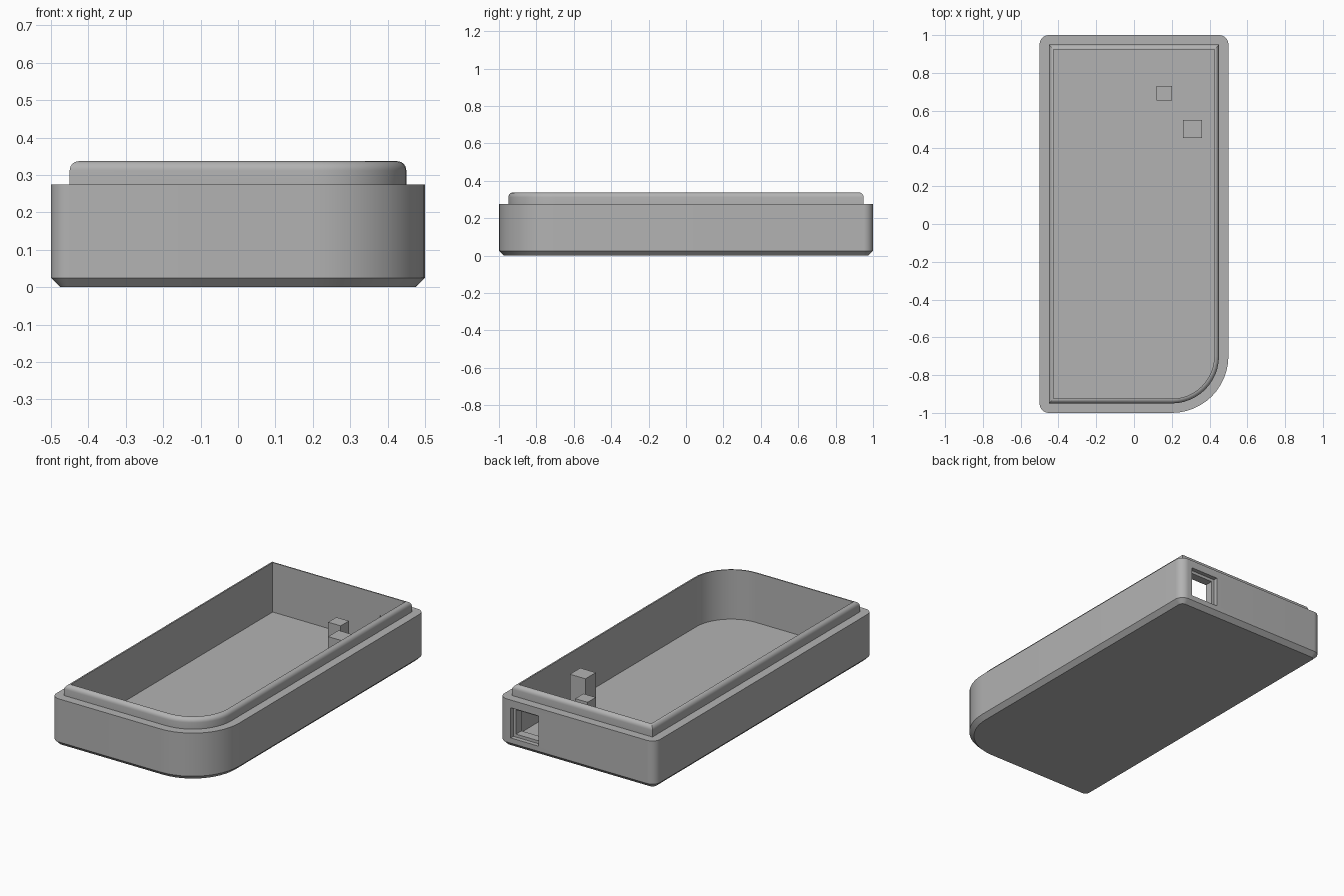
import bpy, bmesh, math

cube = bpy.data.objects.get("Cube")
if cube:
    bpy.data.objects.remove(cube, do_unlink=True)

grey = bpy.data.materials.new("plain grey")
grey.use_nodes = True
grey.diffuse_color = (0.45, 0.45, 0.45, 1)
grey.node_tree.nodes["Principled BSDF"].inputs["Base Color"].default_value = (0.45, 0.45, 0.45, 1)


def add_object(name, bm):
    bmesh.ops.recalc_face_normals(bm, faces=bm.faces)
    mesh = bpy.data.meshes.new(name)
    bm.to_mesh(mesh)
    bm.free()
    mesh.materials.append(grey)
    obj = bpy.data.objects.new(name, mesh)
    bpy.context.collection.objects.link(obj)
    return obj


def box(name, lo, hi):
    bm = bmesh.new()
    bmesh.ops.create_cube(bm, size=1)
    for v in bm.verts:
        v.co = [a + (c + 0.5) * (b - a) for a, b, c in zip(lo, hi, v.co)]
    return add_object(name, bm)


def outline(inset, steps=12):
    """Rectangle with one large and three small rounded corners, moved inward."""
    points = []
    corners = [(1, -1, 0.3), (1, 1, 0.05), (-1, 1, 0.05), (-1, -1, 0.05)]
    for i, (sx, sy, radius) in enumerate(corners):
        r = max(radius - inset, 0)
        cx = sx * (0.5 - inset - r)
        cy = sy * (1.0 - inset - r)
        for k in range(steps + 1):
            a = math.radians(-90 + 90 * i + 90 * k / steps)
            points.append((cx + r * math.cos(a), cy + r * math.sin(a)))
    return points


# Wall section as (inset, height), from the underside over the lip to the floor
FLOOR, LIP_TOP, FILLET = 0.05, 0.337, 0.025
section = [(0.025, 0), (0, 0.025), (0, 0.275), (0.05, 0.275)]
for k in range(7):
    a = math.radians(15 * k)
    section.append((0.05 + FILLET * (1 - math.cos(a)),
                    LIP_TOP - FILLET * (1 - math.sin(a))))
section.append((0.075, FLOOR))

# Tray body lofted along the section
bm = bmesh.new()
loops = [[bm.verts.new((x, y, z)) for x, y in outline(inset)] for inset, z in section]
for low, high in zip(loops, loops[1:]):
    n = len(low)
    for i in range(n):
        j = (i + 1) % n
        bm.faces.new((low[i], low[j], high[j], high[i]))
bm.faces.new(loops[0])
bm.faces.new(loops[-1])
bmesh.ops.remove_doubles(bm, verts=bm.verts, dist=0.0005)
tray = add_object("tray_body", bm)

# Stepped port opening through the back wall
cutters = [box("port_recess_cutter", (0.245, 0.975, 0.055), (0.425, 1.1, 0.23)),
           box("port_hole_cutter", (0.262, 0.85, 0.072), (0.408, 1.1, 0.213))]
bpy.context.view_layer.objects.active = tray
for cutter in cutters:
    mod = tray.modifiers.new("port", "BOOLEAN")
    mod.operation = "DIFFERENCE"
    mod.solver = "EXACT"
    mod.object = cutter
    bpy.ops.object.modifier_apply(modifier=mod.name)
    bpy.data.objects.remove(cutter, do_unlink=True)

bpy.ops.object.select_all(action="DESELECT")
tray.select_set(True)
bpy.ops.object.shade_smooth_by_angle(angle=math.radians(30))

# Support posts standing on the floor
box("short_post", (0.12, 0.655, FLOOR - 0.01), (0.2, 0.73, 0.24))
box("tall_post", (0.26, 0.455, FLOOR - 0.01), (0.36, 0.55, 0.27))
